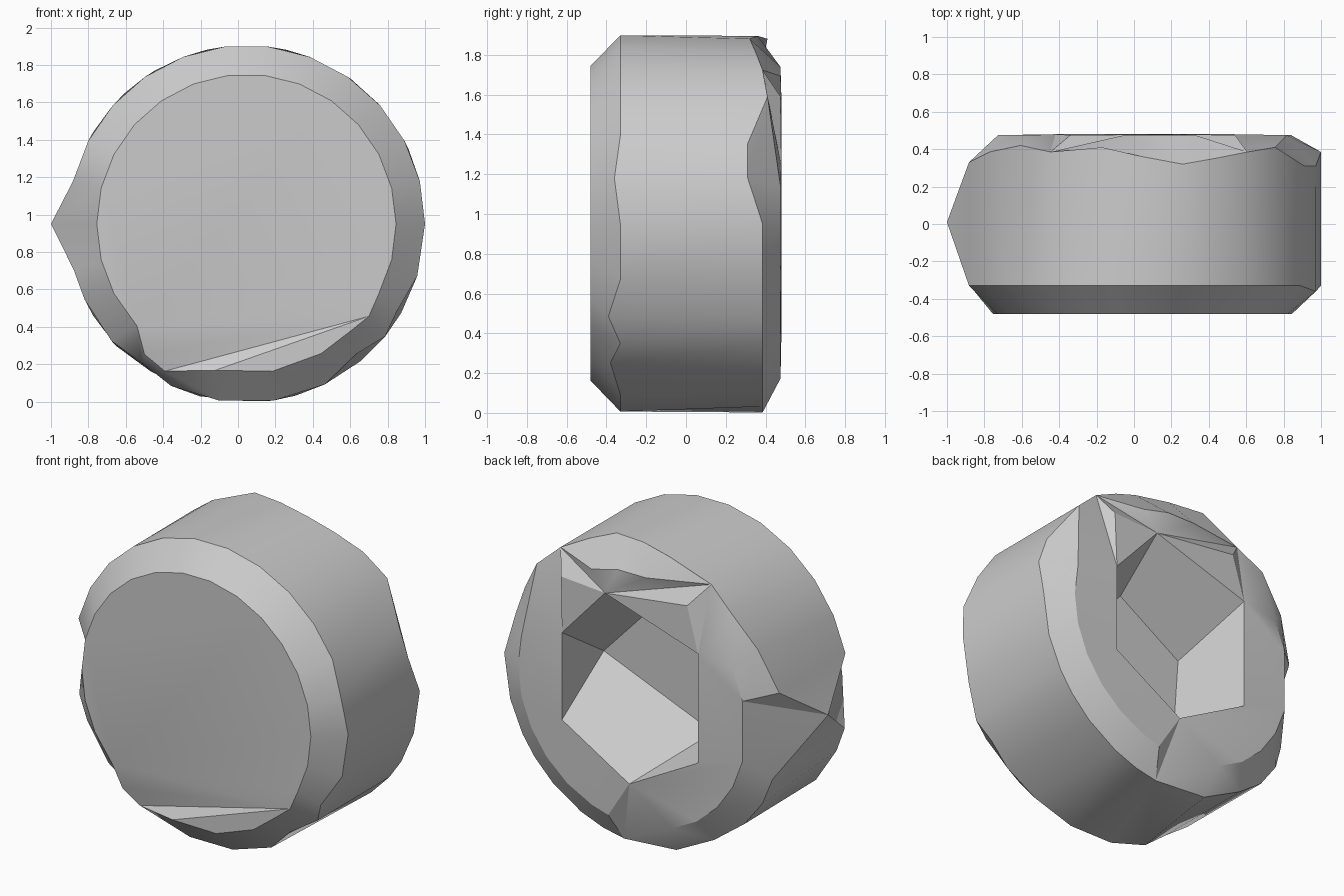
import bpy
import bmesh
from math import cos, sin, radians

default_cube = bpy.data.objects.get("Cube")
if default_cube:
    bpy.data.objects.remove(default_cube, do_unlink=True)

SIDES = 26
SPIKE = SIDES // 2
CENTRE_X, CENTRE_Z = 0.045, 0.95

mat = bpy.data.materials.new("stone_grey")
mat.use_nodes = True
grey = (0.6, 0.6, 0.6, 1)
mat.diffuse_color = grey
mat.node_tree.nodes["Principled BSDF"].inputs["Base Color"].default_value = grey

bm = bmesh.new()


def ring(radius, depth, radii, depths, angles):
    """One loop around the y axis; the dicts hold worn corners by side number."""
    verts = []
    for i in range(SIDES):
        a = radians(angles.get(i, 360 * i / SIDES))
        r = radii.get(i, radius)
        verts.append(bm.verts.new((CENTRE_X + r * cos(a), depths.get(i, depth),
                                   CENTRE_Z + r * sin(a))))
    return verts


def loop(points, depth):
    return [bm.verts.new((x, depth, z)) for x, z in points]


def skin(first, second):
    """Faces between two loops; shared vertices give triangles."""
    for i in range(SIDES):
        j = (i + 1) % SIDES
        corners = list(dict.fromkeys((first[i], first[j], second[j], second[i])))
        if len(corners) > 2:
            bm.faces.new(corners)


def share(verts, i, other):
    """Let a loop use another vertex at one side."""
    bm.verts.remove(verts[i])
    verts[i] = other


# Uneven spacing of the worn corners, in degrees
lower = {14: 195, 15: 205, 16: 221, 17: 233, 18: 245, 19: 261, 20: 279,
         21: 296, 22: 310, 23: 321, 24: 330, 25: 343}
back_angles = {1: 14, 2: 25, 3: 42, 4: 54, 5: 66, 6: 77, 7: 90, 8: 103, 9: 121,
               10: 133, 11: 149, 14: 201, 15: 211, 16: 223, 17: 237, 18: 255, 19: 277, 20: 286}

# Worn disc: front rim, front bevel, wall and back bevel
front = ring(0.8, -0.48, {17: 0.885, 18: 0.9, 23: 0.82}, {17: -0.44, 18: -0.42},
             {16: 223, 17: 232, 18: 241, 19: 258, 20: 280, 21: 300, 22: 315, 23: 323})
front_edge = ring(0.955, -0.33, {17: 0.93, 22: 0.91, 24: 0.93},
                  {1: -0.36, 22: -0.38, 24: -0.39}, lower)
back_edge = ring(0.955, 0.385, {5: 0.945, 7: 0.945, 14: 0.935, 17: 0.94},
                 {1: 0.31, 2: 0.31, 3: 0.41, 5: 0.35, 6: 0.32, 7: 0.36, 8: 0.41,
                  10: 0.42, 12: 0.33, 14: 0.32, 15: 0.34, 16: 0.35},
                 lower | back_angles)
back = ring(0.795, 0.475, {}, {}, {20: 282})

# The side spike is one point shared by both edges of the wall
share(back_edge, SPIKE, front_edge[SPIKE])
front_edge[SPIKE].co = (-1, 0.01, CENTRE_Z)

# Chips where the back bevel is broken away
share(back, SPIKE, back[SPIKE - 1])
for side, edge_side in ((2, 3), (3, 3), (4, 4), (8, 9), (9, 9), (19, 19)):
    share(back, side, back_edge[edge_side])

for a, b in ((front, front_edge), (front_edge, back_edge), (back_edge, back)):
    skin(a, b)

# Front face, folded towards the chipped lower corner
bm.faces.new(front[23:] + front[:17])
for i in (16, 17, 18):
    bm.faces.new((front[23], front[i], front[i + 1]))
bm.faces.new(front[19:24])

# Faceted hollow in the back: six-sided mouth, four-sided floor
m = loop([(0.53, 0.69), (0.53, 1.24), (0.23, 1.57),
          (-0.42, 1.36), (-0.42, 0.67), (0.06, 0.41)], 0.48)
f = loop([(0.525, 0.97), (0.16, 1.36), (-0.27, 1.09), (-0.24, 0.66)], 0.07)
for corners in ((m[0], m[1], f[0]), (m[1], m[2], f[1], f[0]),
                (m[2], m[3], f[2], f[1]), (m[3], m[4], f[3], f[2]),
                (m[4], m[5], f[3]), (m[5], m[0], f[0], f[3]), f):
    bm.faces.new(corners)

# Back face: broad flats round the mouth, facets running down into the chips
b = back
peak, ridge = loop([(0.54, 1.59), (-0.34, 1.64)], 0.475)
for corners in ([m[1], m[0]] + b[22:] + b[:2], (m[1], b[1], b[3]),
                (m[1], b[3], b[4]), (m[1], b[4], peak), (m[1], peak, m[2]),
                (m[2], peak, b[4]), (m[2], b[4], b[5]), [m[2]] + b[5:8],
                (m[2], b[7], b[9]), (m[2], b[9], ridge), (m[2], ridge, m[3]),
                (m[3], ridge, b[9]), [m[3]] + b[9:13], (m[3], b[12], b[14], m[4]),
                [m[4]] + b[14:19] + [m[5]], (m[5], b[18], b[19]),
                (m[5], b[19], b[20]), [m[5]] + b[20:23] + [m[0]]):
    bm.faces.new(corners)
bmesh.ops.recalc_face_normals(bm, faces=bm.faces[:])

mesh = bpy.data.meshes.new("worn_disc")
bm.to_mesh(mesh)
bm.free()
mesh.materials.append(mat)
disc = bpy.data.objects.new("worn_disc", mesh)
bpy.context.collection.objects.link(disc)
bpy.ops.object.select_all(action="DESELECT")
disc.select_set(True)
bpy.context.view_layer.objects.active = disc
bpy.ops.object.shade_smooth_by_angle(angle=radians(28))
